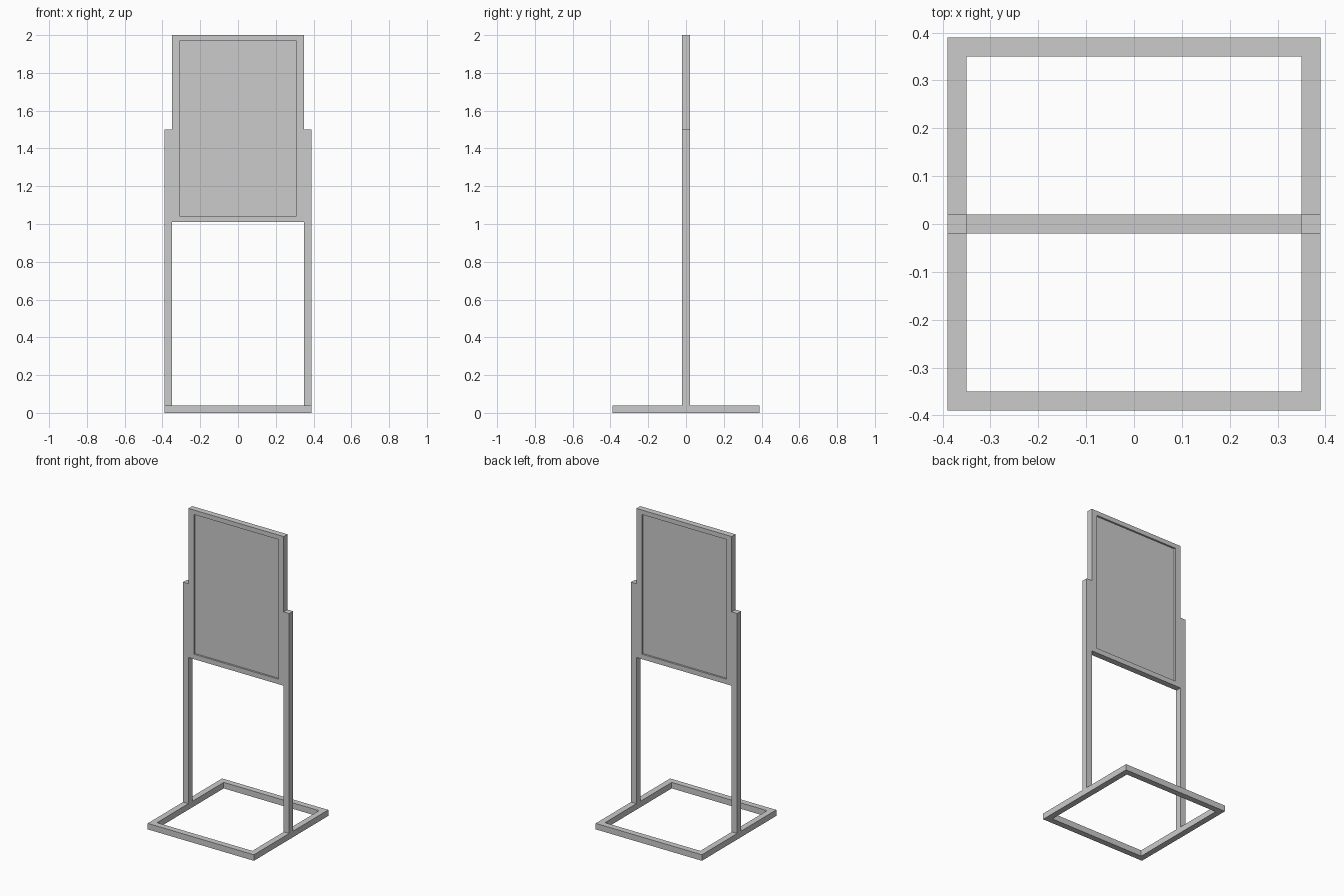
import bpy, bmesh
from mathutils import Matrix, Vector

if "Cube" in bpy.data.objects:
    bpy.data.objects.remove(bpy.data.objects["Cube"])


def new_object(name, bm, matrix=Matrix()):
    bmesh.ops.recalc_face_normals(bm, faces=bm.faces)
    mesh = bpy.data.meshes.new(name)
    bm.to_mesh(mesh)
    bm.free()
    mesh.transform(matrix)
    obj = bpy.data.objects.new(name, mesh)
    bpy.context.collection.objects.link(obj)
    return obj


def box(name, lo, hi):
    lo, hi = Vector(lo), Vector(hi)
    bm = bmesh.new()
    bmesh.ops.create_cube(bm, size=1)
    return new_object(name, bm, Matrix.Translation((lo + hi) / 2) @ Matrix.Diagonal((*(hi - lo), 1)))


def ring_frame(name, outer, inner, depth, matrix=Matrix()):
    """Rectangular frame in the XY plane; outer/inner are (x0, y0, x1, y1)."""
    bm = bmesh.new()
    loops = []
    for x0, y0, x1, y1 in (outer, inner):
        loops.append([bm.verts.new((x, y, 0)) for x, y in
                      ((x0, y0), (x1, y0), (x1, y1), (x0, y1))])
    a, b = loops
    for i in range(4):
        j = (i + 1) % 4
        bm.faces.new((a[i], a[j], b[j], b[i]))
    ext = bmesh.ops.extrude_face_region(bm, geom=bm.faces[:], use_keep_orig=True)
    top = [v for v in ext["geom"] if isinstance(v, bmesh.types.BMVert)]
    bmesh.ops.translate(bm, verts=top, vec=(0, 0, depth))
    return new_object(name, bm, matrix)


TUBE = 0.04
OUT, IN = 0.39, 0.35

# Floor frame
ring_frame("base_frame", (-OUT, -OUT, OUT, OUT), (-IN, -IN, IN, IN), TUBE)

# Upright posts on either side
for side, x in (("left", -OUT), ("right", IN)):
    box(side + "_post", (x, -TUBE / 2, TUBE), (x + TUBE, TUBE / 2, 1.5))

# Sign border, stood upright (local y becomes z)
upright = Matrix(((1, 0, 0, 0), (0, 0, -1, TUBE / 2), (0, 1, 0, 0), (0, 0, 0, 1)))
ring_frame("sign_border", (-IN, 1.01, IN, 2.0), (-0.31, 1.043, 0.31, 1.97), TUBE, upright)

# Recessed display panel
box("sign_panel", (-0.31, -0.008, 1.043), (0.31, 0.008, 1.97))
